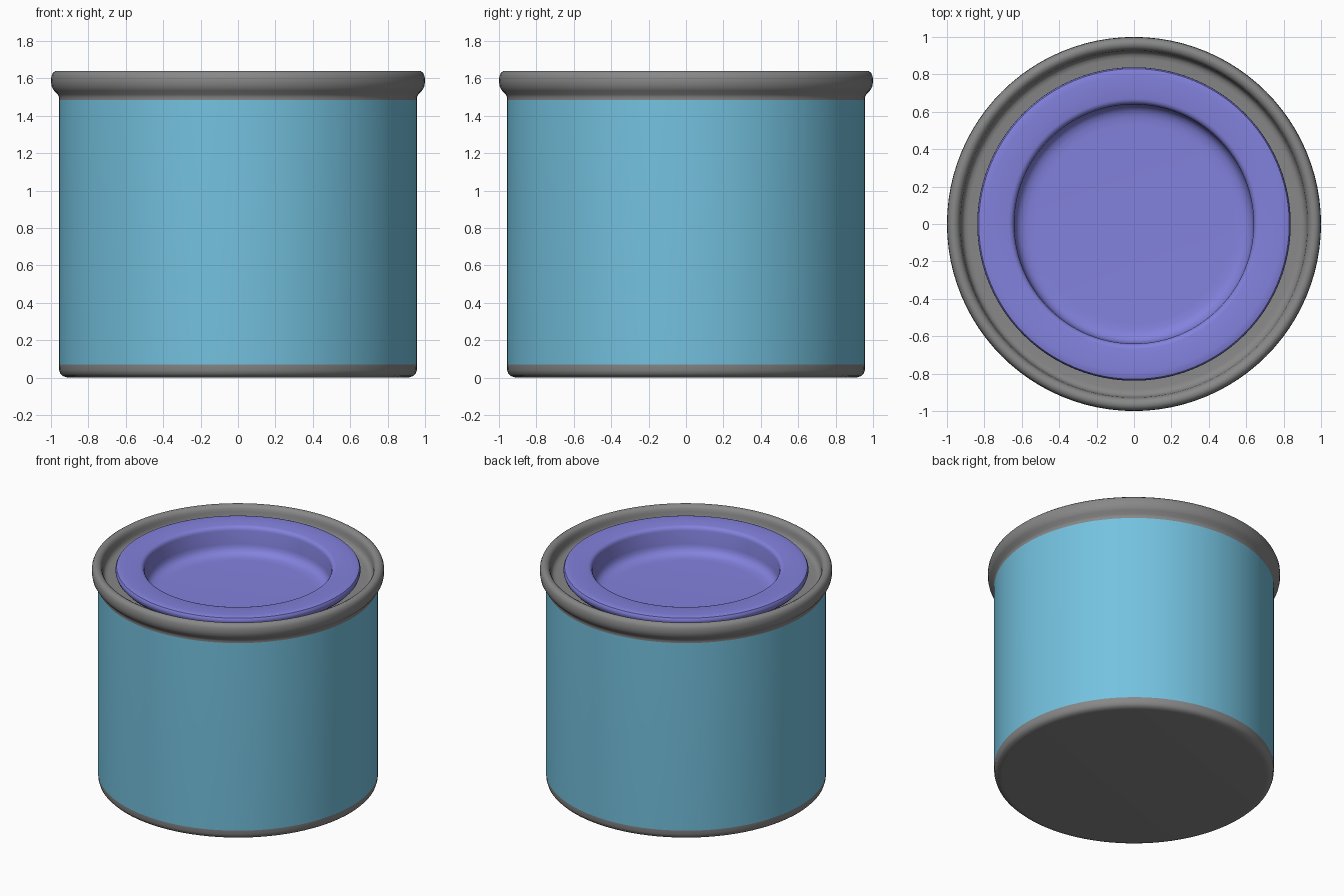
import bpy, bmesh, math

if "Cube" in bpy.data.objects:
    bpy.data.objects.remove(bpy.data.objects["Cube"])

SEG = 96

def material(name, rgb):
    m = bpy.data.materials.new(name)
    m.diffuse_color = (*rgb, 1)
    m.use_nodes = True
    m.node_tree.nodes["Principled BSDF"].inputs["Base Color"].default_value = m.diffuse_color
    return m

grey = material("grey metal", (0.245, 0.245, 0.245))
blue = material("light blue label", (0.175, 0.54, 0.74))
violet = material("violet lid", (0.225, 0.22, 0.72))

def lathe(name, profile, mats, pick=lambda c: 0):
    """Spin (radius, height) points around z; radius 0 closes the end. pick chooses the material."""
    bm = bmesh.new()
    rings = []
    for r, z in profile:
        if r == 0:
            rings.append([bm.verts.new((0, 0, z))] * SEG)
        else:
            rings.append([bm.verts.new((r * math.cos(2 * math.pi * i / SEG),
                                        r * math.sin(2 * math.pi * i / SEG), z))
                          for i in range(SEG)])
    for a, b in zip(rings, rings[1:]):
        for i in range(SEG):
            j = (i + 1) % SEG
            # ordered bottom-to-top along the outside so normals face out
            f = bm.faces.new(list(dict.fromkeys((a[i], a[j], b[j], b[i]))))
            f.material_index = pick(f.calc_center_median())
    me = bpy.data.meshes.new(name)
    bm.to_mesh(me)
    bm.free()
    for m in mats:
        me.materials.append(m)
    ob = bpy.data.objects.new(name, me)
    bpy.context.collection.objects.link(ob)
    bpy.context.view_layer.objects.active = ob
    ob.select_set(True)
    bpy.ops.object.shade_smooth_by_angle(angle=math.radians(40))
    ob.select_set(False)
    return ob

# Tin: base, wall with label band, rolled rim and groove
lathe("tin", [(0, 0), (0.90, 0), (0.92, 0.002), (0.938, 0.009), (0.95, 0.021),
              (0.956, 0.04), (0.957, 0.07), (0.957, 1.485), (0.957, 1.50),
              (0.963, 1.513), (0.983, 1.533), (0.995, 1.553), (1.0, 1.58),
              (0.998, 1.61), (0.99, 1.629), (0.975, 1.64), (0.958, 1.64),
              (0.942, 1.632), (0.933, 1.618), (0.928, 1.60), (0.925, 1.575),
              (0.918, 1.556), (0.905, 1.544), (0.885, 1.54), (0.79, 1.54)],
      [grey, blue], lambda c: 1 if 0.1 < c.z < 1.48 else 0)

# Lid: raised ring with a recessed pan
lathe("lid", [(0.79, 1.54), (0.815, 1.55), (0.831, 1.567), (0.838, 1.587),
              (0.837, 1.602), (0.83, 1.614), (0.815, 1.619), (0.79, 1.62),
              (0.67, 1.62), (0.655, 1.616), (0.645, 1.606), (0.64, 1.59),
              (0.638, 1.49), (0.633, 1.463), (0.62, 1.442), (0.60, 1.428),
              (0.57, 1.42), (0.53, 1.418), (0, 1.418)], [violet])
